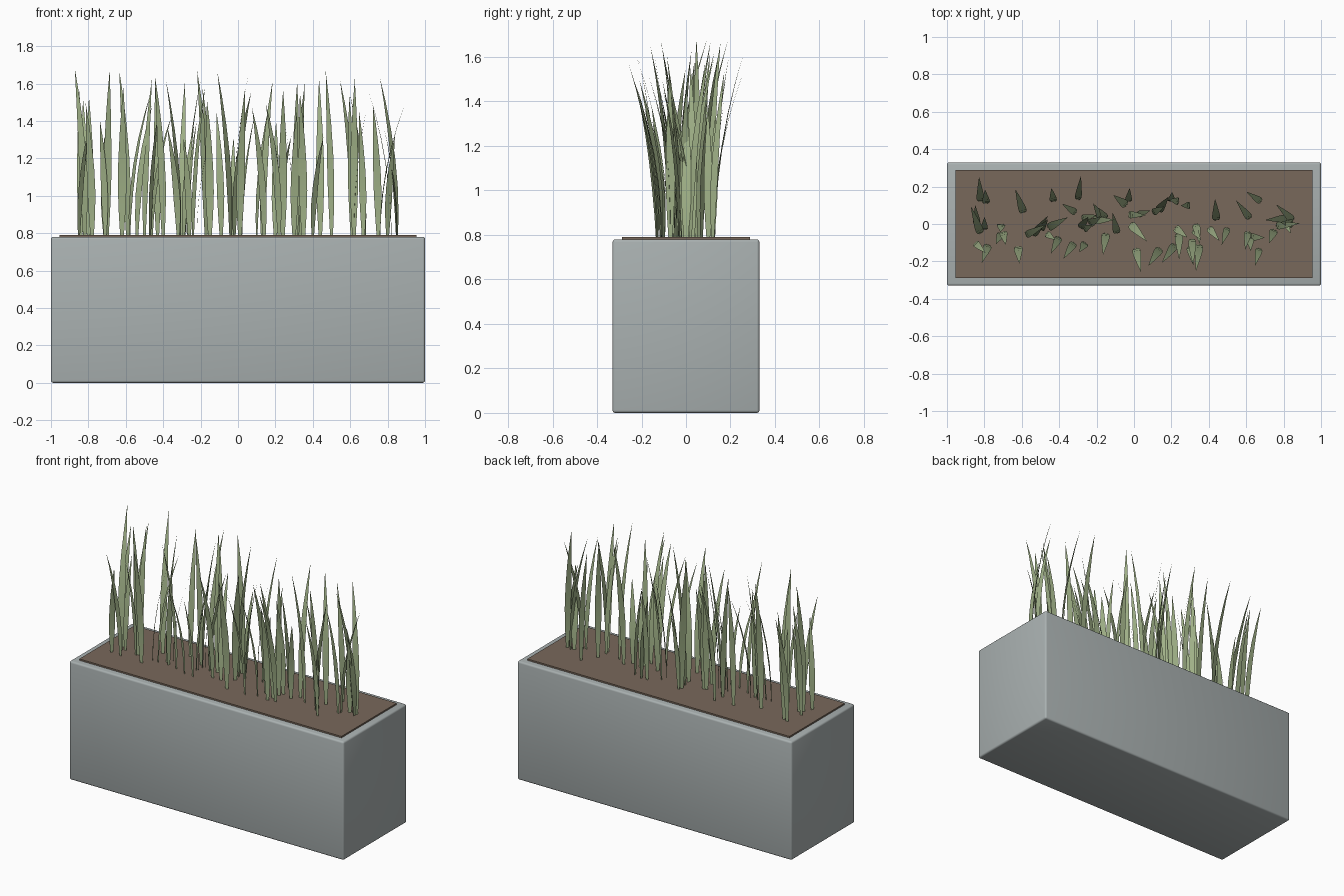
import bpy, bmesh, math, random

if "Cube" in bpy.data.objects:
    bpy.data.objects.remove(bpy.data.objects["Cube"])

random.seed(11)


def material(name, rgb):
    m = bpy.data.materials.new(name)
    m.diffuse_color = (*rgb, 1)
    m.use_nodes = True
    m.node_tree.nodes["Principled BSDF"].inputs["Base Color"].default_value = m.diffuse_color
    return m


def box(name, size, z0, bevel, mat):
    bpy.ops.mesh.primitive_cube_add(size=1, location=(0, 0, z0 + size[2] / 2))
    ob = bpy.context.object
    ob.name = name
    ob.scale = size
    bpy.ops.object.transform_apply(location=False, rotation=False, scale=True)
    if bevel:
        # rounded edges, softly shaded
        b = ob.modifiers.new("bevel", "BEVEL")
        b.width, b.segments = bevel, 3
        bpy.ops.object.shade_smooth()
    ob.data.materials.append(mat)
    return ob


# planter trough and soil
box("planter_box", (2.0, 0.66, 0.78), 0, 0.012, material("planter", (0.40, 0.44, 0.44)))
box("soil", (1.91, 0.575, 0.04), 0.75, 0, material("soil", (0.19, 0.14, 0.105)))

# blade roots (x, y) grouped by the compass heading the blades lean towards
roots = {
    95: [(-.82, .12), (-.79, .11), (-.43, .12), (-.30, .13), (-.59, .06), (-.03, .12),
         (.20, .12), (.44, .02), (-.84, 0), (-.82, -.05), (-.80, -.03), (-.09, -.05)],
    40: [(-.50, -.03), (-.54, -.06), (-.58, -.06), (-.46, -.02), (-.27, -.03), (-.29, -.02),
         (-.24, 0), (.10, .06), (.13, .07)],
    10: [(-.22, .02), (-.03, .05), (.02, .05), (.62, -.07), (.76, -.01), (-.28, .03)],
    135: [(-.31, .06), (-.04, .10), (.68, .12), (-.17, .03), (.62, .03), (-.15, .03), (.85, .02)],
    170: [(.30, .10), (.24, .12), (.85, 0), (.82, .03)],
    -85: [(-.71, 0), (-.70, -.04), (-.62, -.12), (-.15, -.05), (.01, -.13), (.24, -.05),
          (.31, -.08), (.30, -.12), (.35, -.11), (.33, 0), (.62, -.07), (.61, -.04)],
    -115: [(-.78, -.11), (-.26, -.10), (-.32, -.10), (-.40, -.07), (.14, -.13), (.67, -.13),
           (.22, -.11), (.50, -.02), (-.71, -.05), (.75, -.03)],
    -50: [(-.47, -.05), (.22, -.02), (.32, -.03), (.40, -.02), (.80, .02), (-.02, 0), (-.85, -.10)],
}

# blade outline: (fraction of height, half width)
outline = [(0, .009), (.15, .016), (.32, .021), (.5, .020), (.68, .015), (.85, .008)]


def add_blade(bm, x, y, heading, height, reach, width):
    dx, dy = math.cos(heading), math.sin(heading)

    def at(t, w):
        r = reach * t ** 2
        return bm.verts.new((x + dx * r - dy * w, y + dy * r + dx * w, 0.785 + height * t))

    rows = [(at(t, -w * width), at(t, w * width)) for t, w in outline]
    for (a, b), (c, d) in zip(rows, rows[1:]):
        bm.faces.new((a, b, d, c))
    bm.faces.new((*rows[-1], at(1, 0)))


# grass blades, one mesh
bm = bmesh.new()
for angle, points in roots.items():
    for x, y in points:
        heading = math.radians(angle + random.uniform(-15, 15))
        height = random.uniform(0.52, 0.9)
        add_blade(bm, x, y, heading, height, height * random.uniform(.08, .19), random.uniform(.85, 1.1))
mesh = bpy.data.meshes.new("grass_blades")
bm.to_mesh(mesh)
bm.free()
mesh.materials.append(material("grass", (0.36, 0.45, 0.25)))
grass = bpy.data.objects.new("grass_blades", mesh)
bpy.context.collection.objects.link(grass)
bpy.ops.object.select_all(action="DESELECT")
grass.select_set(True)
bpy.context.view_layer.objects.active = grass
bpy.ops.object.shade_smooth_by_angle(angle=math.radians(40))
